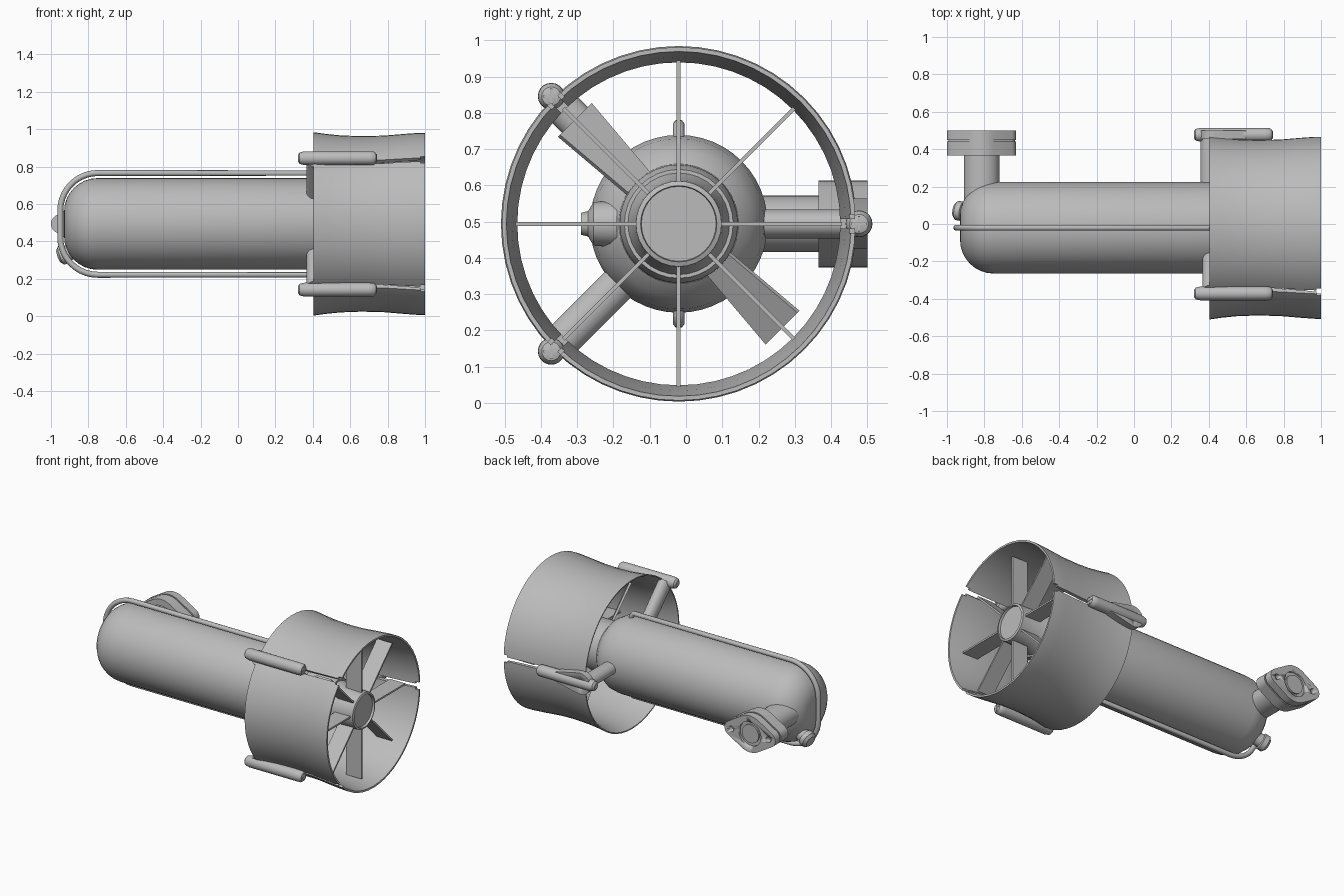
import bpy, bmesh, math
from mathutils import Vector, Matrix

if "Cube" in bpy.data.objects:
    bpy.data.objects.remove(bpy.data.objects["Cube"])

AXIS = Vector((0, -0.02, 0.494))      # the main shaft runs along x through here
X, Y = Vector((1, 0, 0)), Vector((0, 1, 0))

grey = bpy.data.materials.new("mid grey")
grey.use_nodes = True
grey.diffuse_color = (0.5, 0.5, 0.5, 1)
grey.node_tree.nodes["Principled BSDF"].inputs["Base Color"].default_value = (0.5, 0.5, 0.5, 1)


def select(ob):
    bpy.ops.object.select_all(action='DESELECT')
    ob.select_set(True)
    bpy.context.view_layer.objects.active = ob


def finish(name, bm, matrix=Matrix(), smooth=True):
    bmesh.ops.recalc_face_normals(bm, faces=bm.faces)
    bm.transform(matrix)
    mesh = bpy.data.meshes.new(name)
    bm.to_mesh(mesh)
    bm.free()
    ob = bpy.data.objects.new(name, mesh)
    bpy.context.collection.objects.link(ob)
    mesh.materials.append(grey)
    if smooth:
        select(ob)
        bpy.ops.object.shade_smooth_by_angle(angle=math.radians(35))
    return ob


def lathe(name, profile, origin, axis=X, seg=32, closed=False, squash=(1, 1)):
    """Revolve (distance, radius) points about an axis, capping open ends."""
    bm = bmesh.new()
    rings = []
    for t, r in profile:
        ring = []
        for i in range(seg):
            a = math.tau * i / seg
            ring.append(bm.verts.new((r * squash[0] * math.cos(a), r * squash[1] * math.sin(a), t)))
        rings.append(ring)
    pairs = list(zip(rings, rings[1:]))
    if closed:
        pairs.append((rings[-1], rings[0]))
    else:
        bm.faces.new(rings[0])
        bm.faces.new(rings[-1])
    for a, b in pairs:
        for i in range(seg):
            j = (i + 1) % seg
            bm.faces.new((a[i], a[j], b[j], b[i]))
    turn = Vector(axis).to_track_quat('Z', 'Y').to_matrix().to_4x4()
    return finish(name, bm, Matrix.Translation(origin) @ turn)


def box(name, size, matrix):
    bm = bmesh.new()
    bmesh.ops.create_cube(bm, size=1, matrix=Matrix.Diagonal((*size, 1)))
    return finish(name, bm, matrix, smooth=False)


def around(deg, x, r):
    """Frame at an angle about the shaft: local y points outwards."""
    return Matrix.Translation(AXIS) @ Matrix.Rotation(math.radians(deg), 4, 'X') @ Matrix.Translation((x, r, 0))


def cut(ob, cutter):
    mod = ob.modifiers.new("cut", 'BOOLEAN')
    mod.operation, mod.solver, mod.object = 'DIFFERENCE', 'EXACT', cutter
    select(ob)
    bpy.ops.object.modifier_apply(modifier=mod.name)
    bpy.data.objects.remove(cutter)


def hull_plate(name, circles, y0, y1):
    """Plate facing y, outlined by the hull of (x, radius) circles."""
    bm = bmesh.new()
    for cx, r in circles:
        for i in range(32):
            a = math.tau * i / 32
            for y in (y0, y1):
                bm.verts.new((cx + r * math.cos(a), y, AXIS.z + r * math.sin(a)))
    out = bmesh.ops.convex_hull(bm, input=bm.verts)
    loose = [v for v in bm.verts if not v.link_faces]
    bmesh.ops.delete(bm, geom=loose, context='VERTS')
    bmesh.ops.dissolve_limit(bm, angle_limit=0.01, verts=bm.verts, edges=bm.edges)
    return finish(name, bm)


# Motor housing: rounded nose, long barrel, tapered shoulder
nose = []
for i in range(9):
    a = math.radians(90 * i / 8)
    nose.append((-0.75 - 0.18 * math.cos(a), 0.065 + 0.18 * math.sin(a)))
lathe("motor_housing", nose + [(0.40, 0.245), (0.46, 0.235), (0.52, 0.2), (0.55, 0.165)], AXIS, seg=48)

# Propeller hub, tail cone and recessed end cap
lathe("propeller_hub", [(0.54, 0.165), (0.7, 0.163), (0.74, 0.15)], AXIS)
lathe("stator_hub", [(0.74, 0.14), (0.8, 0.122), (0.93, 0.118), (0.935, 0.105), (0.92, 0.103)], AXIS)

# Duct with a slightly waisted outside
duct = lathe("duct", [(0.405, 0.49), (0.47, 0.481), (0.55, 0.473), (0.66, 0.469), (0.78, 0.472),
                      (0.9, 0.482), (0.97, 0.487), (1.0, 0.487), (1.0, 0.475), (0.9, 0.46),
                      (0.75, 0.445), (0.6, 0.445), (0.48, 0.46), (0.405, 0.483)],
             AXIS, seg=56, closed=True)

ARMS = {"back": 0, "front_upper": 135, "front_lower": 225}
for deg in ARMS.values():
    cut(duct, box("slot_cutter", (0.36, 0.12, 0.026), around(deg, 0.87, 0.47)))
    cut(duct, box("notch_cutter", (0.05, 0.12, 0.05), around(deg, 1.0, 0.47)))

# Fixed vanes behind the propeller
for i in range(8):
    box("stator_vane_%d" % (i + 1), (0.11, 0.34, 0.011), around(45 * i, 0.86, 0.28))

# Two pitched propeller blades, wider at the tip
for n, deg in enumerate((135, 315)):
    bm = bmesh.new()
    bmesh.ops.create_cube(bm, size=1, matrix=Matrix.Diagonal((0.014, 0.26, 0.15, 1)))
    for v in bm.verts:
        if v.co.y < 0:
            v.co.z *= 0.65
    finish("propeller_blade_%d" % (n + 1), bm, around(deg, 0.63, 0.275) @ Matrix.Rotation(0.6, 4, 'Y'))

# Support arms, clamp rods and cross-headed ends
for name, deg in ARMS.items():
    frame = around(deg, 0, 0.497)
    centre = frame.translation
    outward = frame.to_3x3() @ Y
    lathe(name + "_arm", [(0.2, 1), (0.485, 1)], AXIS + X * 0.405, outward, 20,
          squash=(0.04, 0.05) if deg else (0.05, 0.04))
    lathe(name + "_rod", [(0.32, 0.018), (0.33, 0.031), (0.355, 0.037), (0.70, 0.037),
                          (0.725, 0.036), (0.738, 0.026), (0.742, 0.012)], centre, X, 20)
    for size in ((0.006, 0.042, 0.006), (0.006, 0.006, 0.042)):
        box(name + "_rod_cross", size, Matrix.Translation(centre + X * 0.741))

# Rear mounting pad on the back arm
pad = hull_plate("arm_mounting_pad", [(0.42, 0.07), (0.58, 0.036)], 0.455, 0.5)
cut(pad, lathe("pad_hole_cutter", [(0.48, 0.014), (0.52, 0.014)], (0.42, 0, AXIS.z), Y, 16))

# Two-bolt flange on its outlet pipe
FX = -0.815
lathe("outlet_pipe", [(0.05, 1), (0.38, 1)], (FX, 0, AXIS.z), Y, 32, squash=(0.095, 0.078))
lobes = [(FX, 0.12), (FX - 0.135, 0.05), (FX + 0.135, 0.05)]
inner = [(x, r - 0.007) for x, r in lobes]
hull_plate("flange_base", lobes, 0.365, 0.44)
hull_plate("flange_neck", inner, 0.438, 0.452)
face = hull_plate("flange_face", lobes, 0.45, 0.5)
cut(face, lathe("bore_cutter", [(0.485, 0.08), (0.52, 0.08)], (FX, 0, AXIS.z), Y))
for dx in (-0.135, 0.135):
    cut(face, lathe("bolt_cutter", [(0.47, 0.018), (0.52, 0.018)], (FX + dx, 0, AXIS.z), Y, 16))
lathe("flange_plug", [(0.48, 0.06), (0.496, 0.06)], (FX, 0, AXIS.z), Y)

# Small plug low on the nose
lathe("nose_plug", [(0, 0.042), (0.1, 0.042), (0.105, 0.052), (0.135, 0.052), (0.15, 0.035)],
      (-0.82, 0.05, 0.37), (-0.9, 0.16, -0.32), 16)

# Side boss on the shoulder, inside the duct
lathe("shoulder_boss", [(0.17, 0.065), (0.235, 0.06), (0.25, 0.035), (0.27, 0.03)],
      AXIS + X * 0.49, -Y, 12)

# Guard rail looping lengthwise round the nose
half = [(0.41, 0.2), (0.41, 0.25), (0.395, 0.272)]
for i in range(11):
    a = math.radians(90 * i / 10)
    half.append((-0.75 - 0.2 * math.sin(a), 0.072 + 0.2 * math.cos(a)))
path = half + [(x, -z) for x, z in reversed(half)]
curve = bpy.data.curves.new("guard_rail", 'CURVE')
curve.dimensions = '3D'
curve.bevel_depth = 0.016
curve.bevel_resolution = 3
curve.use_fill_caps = True
spline = curve.splines.new('POLY')
spline.points.add(len(path) - 1)
for p, (x, z) in zip(spline.points, path):
    p.co = (x, AXIS.y, AXIS.z + z, 1)
rail = bpy.data.objects.new("guard_rail", curve)
bpy.context.collection.objects.link(rail)
curve.materials.append(grey)
select(rail)
bpy.ops.object.convert(target='MESH')
bpy.ops.object.shade_smooth_by_angle(angle=math.radians(40))
